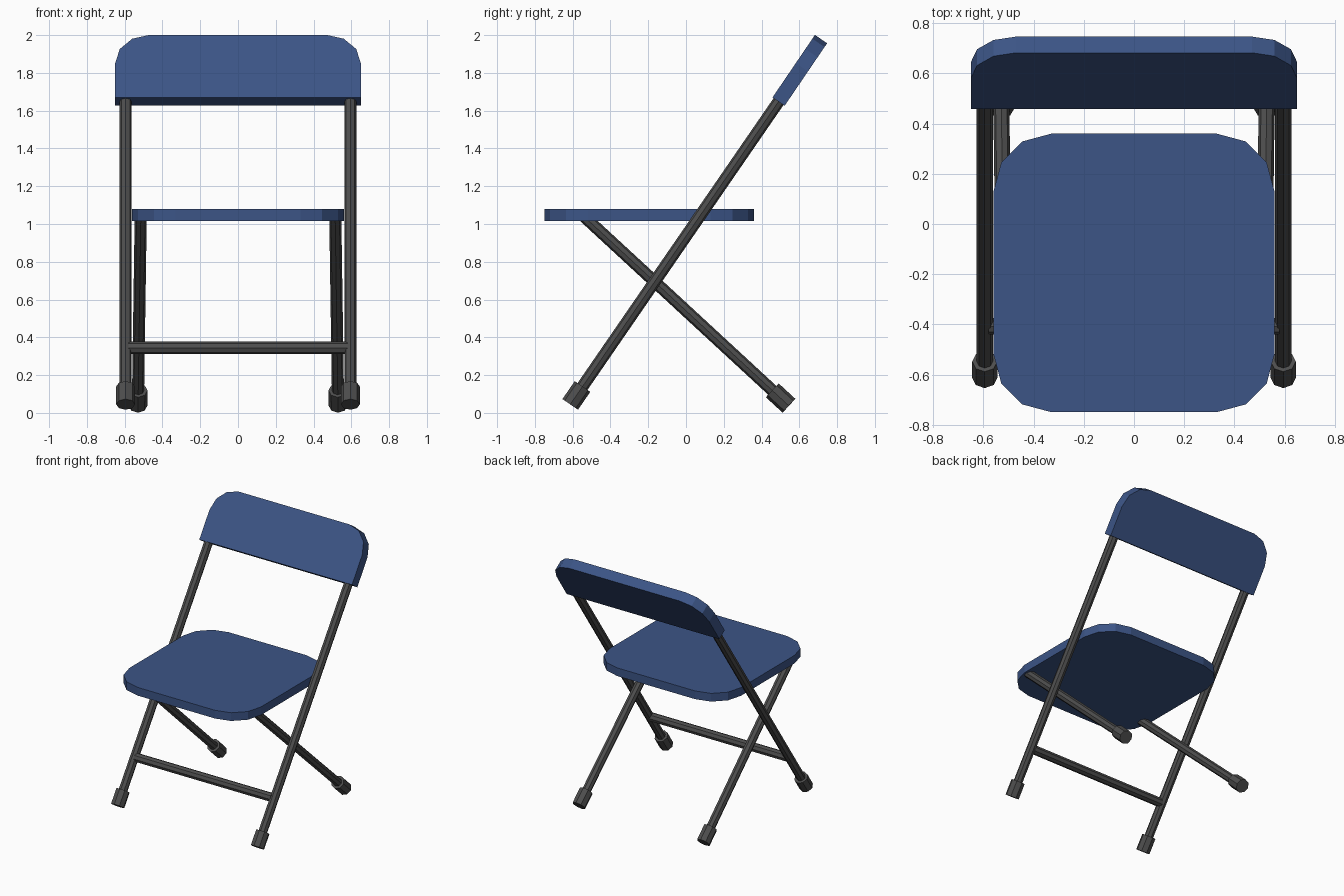
import bpy, bmesh, math
from mathutils import Vector, Matrix

if "Cube" in bpy.data.objects:
    bpy.data.objects.remove(bpy.data.objects["Cube"])


def material(name, color):
    m = bpy.data.materials.new(name)
    m.diffuse_color = (*color, 1)
    m.use_nodes = True
    m.node_tree.nodes["Principled BSDF"].inputs["Base Color"].default_value = m.diffuse_color
    return m


BLUE = material("blue_plastic", (0.045, 0.09, 0.24))
DARK = material("dark_metal", (0.075, 0.075, 0.075))


def finish(name, bm, mat):
    bmesh.ops.recalc_face_normals(bm, faces=bm.faces)
    mesh = bpy.data.meshes.new(name)
    bm.to_mesh(mesh)
    bm.free()
    mesh.materials.append(mat)
    ob = bpy.data.objects.new(name, mesh)
    bpy.context.collection.objects.link(ob)
    return ob


def tube(name, a, b, radius):
    """Eight-sided rod from a to b."""
    a, b = Vector(a), Vector(b)
    d = b - a
    bm = bmesh.new()
    bmesh.ops.create_cone(bm, cap_ends=True, segments=8, radius1=radius,
                          radius2=radius, depth=d.length)
    rot = d.to_track_quat('Z', 'Y').to_matrix().to_4x4()
    bm.transform(Matrix.Translation((a + b) / 2) @ rot)
    return finish(name, bm, DARK)


def arc(cx, cy, r, start):
    """Quarter-circle corner in three flat steps."""
    angles = [math.radians(start + 30 * i) for i in range(4)]
    return [(cx + r * math.cos(t), cy + r * math.sin(t)) for t in angles]


def slab(name, outline, thickness, matrix):
    bm = bmesh.new()
    face = bm.faces.new([bm.verts.new((x, y, 0)) for x, y in outline])
    new = bmesh.ops.extrude_face_region(bm, geom=[face])["geom"]
    verts = [v for v in new if isinstance(v, bmesh.types.BMVert)]
    bmesh.ops.translate(bm, verts=verts, vec=(0, 0, thickness))
    bm.transform(matrix)
    return finish(name, bm, BLUE)


# Seat: rounded square
R = 0.23
w, h = 0.56 - R, 0.555 - R
seat_outline = (arc(w, h, R, 0) + arc(-w, h, R, 90)
                + arc(-w, -h, R, 180) + arc(w, -h, R, 270))
slab("seat", seat_outline, 0.063, Matrix.Translation((0, -0.195, 1.017)))

# Backrest: top corners rounded, leaning along the front legs
up = Vector((0, 0.562, 0.827)).normalized()
side = Vector((1, 0, 0))
normal = side.cross(up)
base = Vector((0, 0.49, 1.648))
L, T, r = 0.40, 0.078, 0.18
back_outline = ([(-0.65, 0), (0.65, 0)]
                + arc(0.65 - r, L - r, r, 0) + arc(-0.65 + r, L - r, r, 90))
frame = Matrix((side, up, normal)).transposed().to_4x4()
slab("backrest", back_outline, T,
     Matrix.Translation(base - normal * T / 2) @ frame)

# Legs with their foot caps, both sides
for s, label in ((-1, "left"), (1, "right")):
    foot = Vector((s * 0.595, -0.613, 0.045))
    top = Vector((s * 0.595, base.y, base.z))
    d = (top - foot).normalized()
    tube(f"front_leg_{label}", foot + d * 0.02, top + d * 0.02, 0.032)
    tube(f"front_foot_{label}", foot, foot + d * 0.115, 0.05)

    foot = Vector((s * 0.53, 0.545, 0.038))
    top = Vector((s * 0.515, -0.54, 1.04))
    d = (top - foot).normalized()
    tube(f"rear_leg_{label}", foot + d * 0.02, top, 0.032)
    tube(f"rear_foot_{label}", foot, foot + d * 0.12, 0.05)

# Crossbar between the front legs
tube("front_crossbar", (-0.58, -0.408, 0.344), (0.58, -0.408, 0.344), 0.033)
